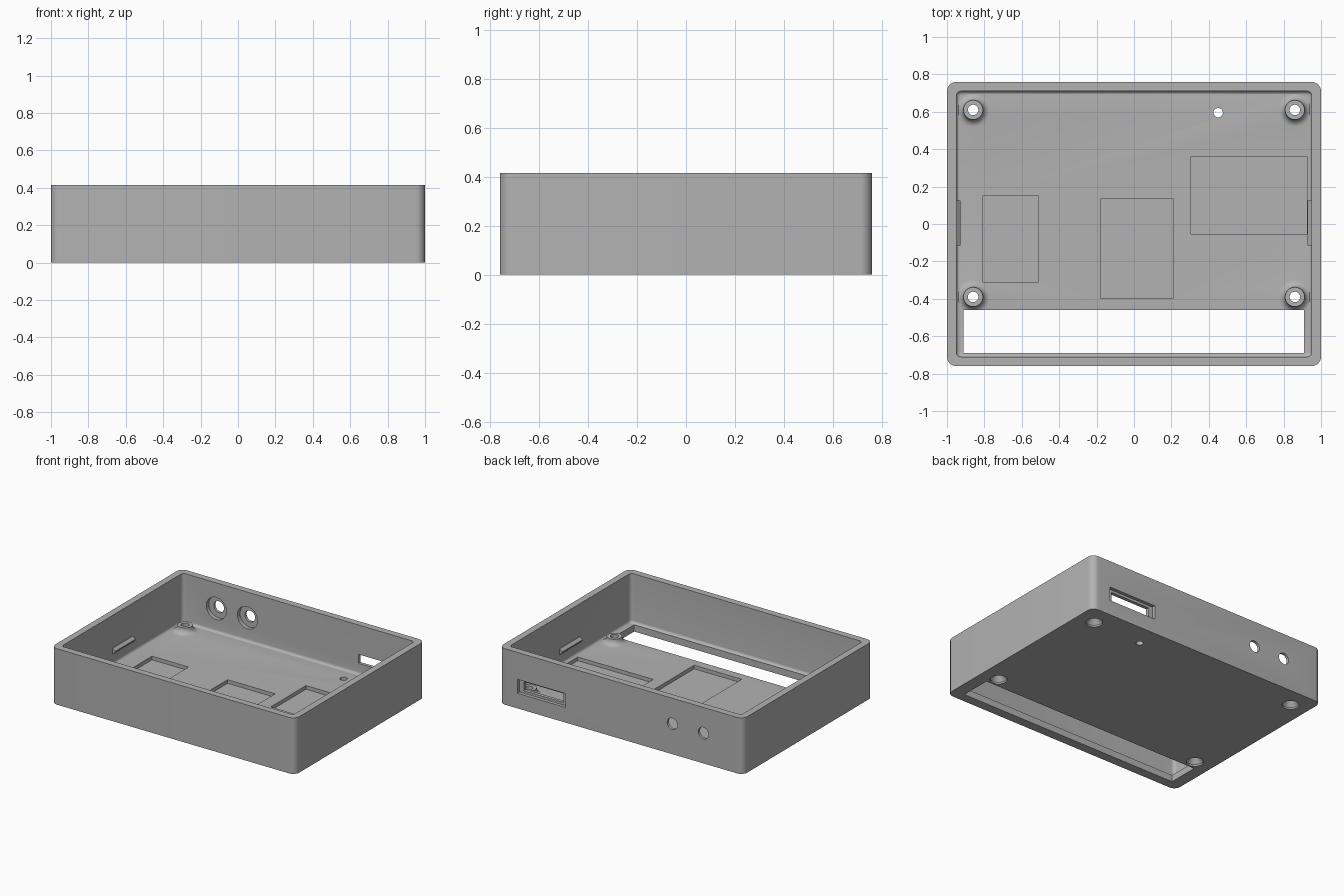
import bpy, bmesh, math
from mathutils import Matrix, Vector

if "Cube" in bpy.data.objects:
    bpy.data.objects.remove(bpy.data.objects["Cube"], do_unlink=True)

grey = bpy.data.materials.new("matte grey")
grey.use_nodes = True
GREY = (0.45, 0.45, 0.45, 1)
grey.diffuse_color = GREY
grey.node_tree.nodes["Principled BSDF"].inputs["Base Color"].default_value = GREY

HEIGHT, FLOOR = 0.415, 0.05


def finish(bm, name):
    bmesh.ops.recalc_face_normals(bm, faces=bm.faces)
    mesh = bpy.data.meshes.new(name)
    bm.to_mesh(mesh)
    bm.free()
    mesh.materials.append(grey)
    obj = bpy.data.objects.new(name, mesh)
    bpy.context.collection.objects.link(obj)
    return obj


def block(name, x, y, z, corner=0, base=0):
    """Box between ranges, with rounded upright edges and a filleted base."""
    bm = bmesh.new()
    bmesh.ops.create_cube(bm, size=1)
    for v in bm.verts:
        v.co = [r[0] if c < 0 else r[1] for c, r in zip(v.co, (x, y, z))]
    if corner:
        upright = [e for e in bm.edges if abs(e.verts[0].co.z - e.verts[1].co.z) > 0.01]
        bmesh.ops.bevel(bm, geom=upright, offset=corner, segments=8,
                        profile=0.5, affect='EDGES')
    if base:
        low = [e for e in bm.edges if all(abs(v.co.z - z[0]) < 1e-5 for v in e.verts)]
        bmesh.ops.bevel(bm, geom=low, offset=base, segments=6,
                        profile=0.5, affect='EDGES')
    return finish(bm, name)


def lathe(name, profile, centre, along_y=False):
    """Turned solid from (radius, height) points that start and end on the axis."""
    bm = bmesh.new()
    pts = [bm.verts.new((r, 0, h)) for r, h in profile]
    edges = [bm.edges.new(p) for p in zip(pts, pts[1:])]
    bmesh.ops.spin(bm, geom=pts + edges, cent=(0, 0, 0), axis=(0, 0, 1),
                   angle=math.tau, steps=40, use_duplicate=False)
    bmesh.ops.remove_doubles(bm, verts=bm.verts, dist=1e-5)
    turn = Matrix.Rotation(-math.pi / 2, 4, 'X') if along_y else Matrix()
    bm.transform(Matrix.Translation(Vector(centre)) @ turn)
    return finish(bm, name)


def combine(target, tool, operation):
    mod = target.modifiers.new(tool.name, 'BOOLEAN')
    mod.operation, mod.object, mod.solver = operation, tool, 'EXACT'
    bpy.context.view_layer.objects.active = target
    bpy.ops.object.modifier_apply(modifier=mod.name)
    bpy.data.objects.remove(tool, do_unlink=True)


def cut(tool):
    combine(case, tool, 'DIFFERENCE')


# Open tray with a filleted floor
case = block("case_tray", (-1, 1), (-0.76, 0.76), (0, HEIGHT), corner=0.05)
cut(block("cavity", (-0.95, 0.95), (-0.71, 0.71), (FLOOR, 0.6), corner=0.025, base=0.02))

# Screw posts with flared feet and countersunk holes
flare = [(0.092 - 0.04 * math.sin(a), FLOOR + 0.04 * (1 - math.cos(a)))
         for a in (math.radians(d) for d in range(0, 91, 15))]
post = [(0, 0.02), (0.092, 0.02)] + flare + [(0.052, 0.094), (0, 0.094)]
sink = [(0, -0.1), (0.057, -0.1), (0.057, 0.012), (0.028, 0.05), (0.028, 0.2), (0, 0.2)]
spots = [(x, y, 0) for x in (-0.86, 0.86) for y in (-0.39, 0.61)]
for spot in spots:
    combine(case, lathe("screw_post", post, spot), 'UNION')
for spot in spots:
    cut(lathe("screw_hole", sink, spot))

# Shallow floor pockets
for x, y in [((-0.81, -0.51), (-0.31, 0.15)),
             ((-0.18, 0.21), (-0.395, 0.135)),
             ((0.305, 0.925), (-0.053, 0.36))]:
    cut(block("floor_pocket", x, y, (0.023, 0.12)))

# Long floor window and pin hole
cut(block("floor_window", (-0.912, 0.908), (-0.69, -0.46), (-0.1, 0.12)))
cut(lathe("pin_hole", [(0, -0.1), (0.025, -0.1), (0.025, 0.2), (0, 0.2)], (0.45, 0.595, 0)))

# Stepped socket slot in the back wall
cut(block("slot_recess", (0.455, 0.85), (0.735, 0.9), (0.112, 0.215)))
cut(block("slot_opening", (0.49, 0.815), (0.6, 0.9), (0.13, 0.197)))

# Round sockets in the back wall, counterbored from inside
bore = [(0, -0.1), (0.082, -0.1), (0.082, 0.03), (0.042, 0.03), (0.042, 0.2), (0, 0.2)]
for x in (-0.675, -0.42):
    cut(lathe("socket_hole", bore, (x, 0.71, 0.225), along_y=True))

bpy.ops.object.select_all(action='DESELECT')
case.select_set(True)
bpy.context.view_layer.objects.active = case
bpy.ops.object.shade_smooth_by_angle(angle=math.radians(30))

# Retaining ribs on the side walls
for name, side in (("left_rib", 1), ("right_rib", -1)):
    bm = bmesh.new()
    outline = [(0.96, 0.128), (0.948, 0.128), (0.928, 0.146),
               (0.928, 0.154), (0.948, 0.172), (0.96, 0.172)]
    face = bm.faces.new([bm.verts.new((side * x, -0.115, z)) for x, z in outline])
    swept = bmesh.ops.extrude_face_region(bm, geom=[face])["geom"]
    bmesh.ops.translate(bm, vec=(0, 0.24, 0),
                        verts=[g for g in swept if isinstance(g, bmesh.types.BMVert)])
    finish(bm, name)
